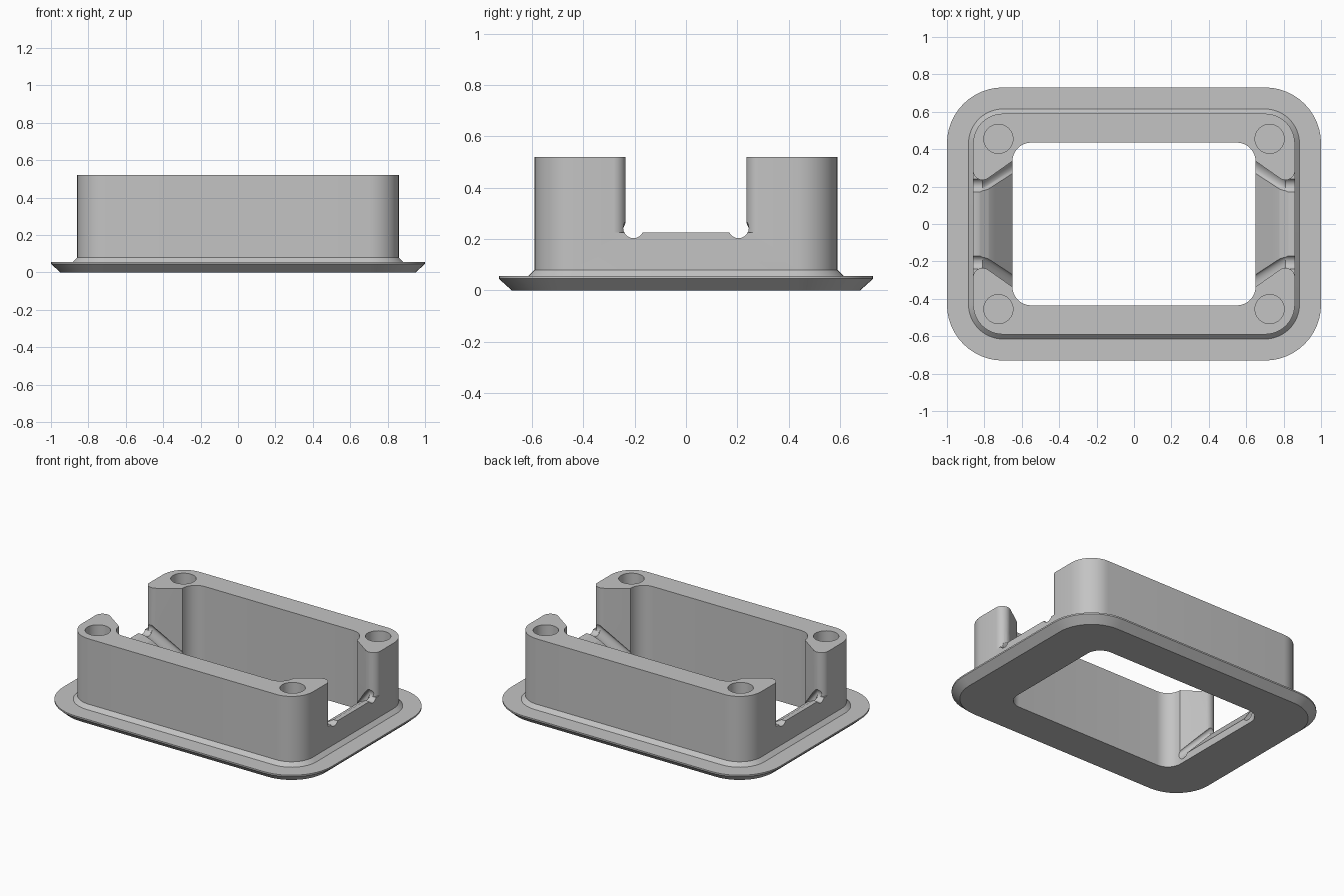
import bpy, bmesh, math

if "Cube" in bpy.data.objects:
    bpy.data.objects.remove(bpy.data.objects["Cube"])

grey = bpy.data.materials.new("plain grey")
grey.diffuse_color = (0.55, 0.55, 0.55, 1)
grey.use_nodes = True
grey.node_tree.nodes["Principled BSDF"].inputs["Base Color"].default_value = grey.diffuse_color


def rounded_rect(hx, hy, r, steps=12):
    """Points of a rounded rectangle, counter-clockwise."""
    pts = []
    for q, (sx, sy) in enumerate([(1, 1), (-1, 1), (-1, -1), (1, -1)]):
        for i in range(steps + 1):
            a = math.pi / 2 * (q + i / steps)
            pts.append((sx * (hx - r) + r * math.cos(a), sy * (hy - r) + r * math.sin(a)))
    return pts


def circle(cx, cy, r, n=32):
    return [(cx + r * math.cos(2 * math.pi * i / n), cy + r * math.sin(2 * math.pi * i / n))
            for i in range(n)]


def loft(name, rings):
    """Closed solid through rings of equal point count."""
    bm = bmesh.new()
    loops = [[bm.verts.new(p) for p in ring] for ring in rings]
    n = len(loops[0])
    for a, b in zip(loops, loops[1:]):
        for i in range(n):
            j = (i + 1) % n
            bm.faces.new((a[i], a[j], b[j], b[i]))
    bm.faces.new(loops[0][::-1])
    bm.faces.new(loops[-1])
    bmesh.ops.recalc_face_normals(bm, faces=bm.faces)
    me = bpy.data.meshes.new(name)
    bm.to_mesh(me)
    bm.free()
    ob = bpy.data.objects.new(name, me)
    bpy.context.collection.objects.link(ob)
    me.materials.append(grey)
    return ob


def prism(name, outline, floor, top):
    """Upright prism whose floor height is a function of x."""
    return loft(name, [[(x, y, floor(x)) for x, y in outline], [(x, y, top) for x, y in outline]])


def cut(body, cutter):
    cutter.hide_render = True
    mod = body.modifiers.new("cut", 'BOOLEAN')
    mod.operation, mod.solver, mod.object = 'DIFFERENCE', 'EXACT', cutter
    bpy.context.view_layer.objects.active = body
    bpy.ops.object.modifier_apply(modifier=mod.name)
    bpy.data.objects.remove(cutter)


# Flange, foot chamfer and wall in one loft
levels = [(0.95, 0.68, 0.25, 0), (1, 0.73, 0.30, 0.045), (1, 0.73, 0.30, 0.055),
          (0.885, 0.615, 0.185, 0.055), (0.86, 0.59, 0.16, 0.08), (0.86, 0.59, 0.16, 0.52)]
body = loft("flanged_frame", [[(x, y, z) for x, y in rounded_rect(hx, hy, r)]
                              for hx, hy, r, z in levels])

# Central opening
cut(body, prism("opening_cutter", rounded_rect(0.65, 0.435, 0.10), lambda x: -0.1, 0.7))

# Blind screw holes in the corner posts
for sx in (-1, 1):
    for sy in (-1, 1):
        cut(body, prism("hole_cutter", circle(sx * 0.725, sy * 0.455, 0.078), lambda x: 0.12, 0.7))

# End gaps: flared plan with rounded post tips
half = [(0.95, 0.285)]
for i in range(11):
    a = math.radians(-125.5 * i / 10)
    half.append((0.81 + 0.0505 * math.cos(a), 0.285 + 0.05 * math.sin(a)))
half.append((0.60, 0.371))
gap = half + [(x, -y) for x, y in reversed(half)]

for s in (-1, 1):
    outline = [(s * x, y) for x, y in gap]
    # level rim, eased edge, then slope down to the opening
    for base, slope, x0 in ((0.225, 0, 0.83), (0.225, 0.56, 0.83), (0.05, 1.15, 0.65)):
        cut(body, prism("gap_cutter", outline, lambda x: base + slope * (abs(x) - x0), 0.7))
    # grooves along the foot of each post
    for t in (-1, 1):
        path = [(0.95, 0.205, 0.243), (0.81, 0.205, 0.243), (0.60, 0.338, 0.012)]
        cut(body, loft("groove_cutter", [[(s * x, t * y, z) for y, z in circle(cy, cz, 0.04, 20)]
                                         for x, cy, cz in path]))

bpy.ops.object.select_all(action='DESELECT')
body.select_set(True)
bpy.context.view_layer.objects.active = body
bpy.ops.object.shade_smooth_by_angle(angle=math.radians(30))
